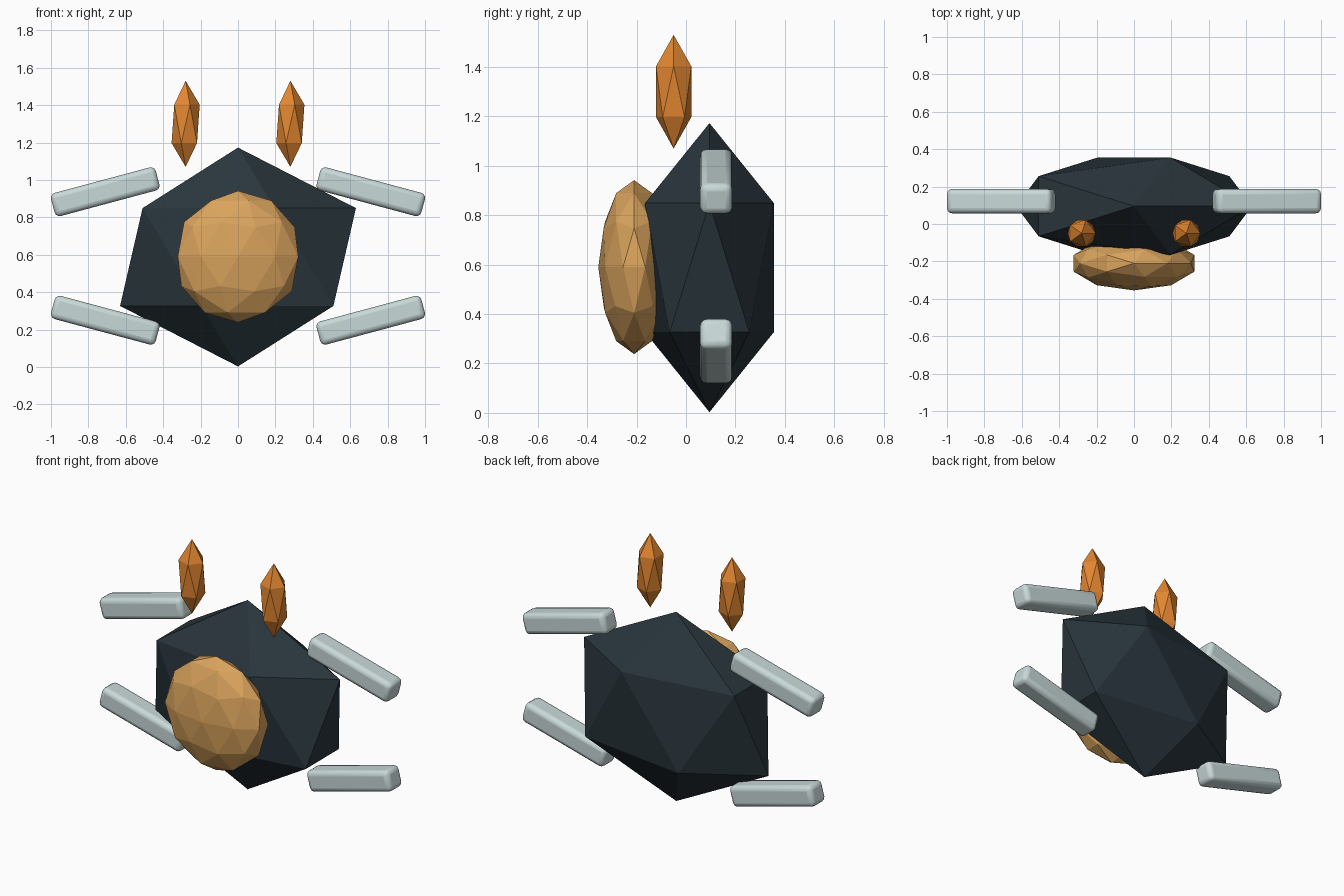
import bpy
from math import radians

if "Cube" in bpy.data.objects:
    bpy.data.objects.remove(bpy.data.objects["Cube"])


def material(name, rgb):
    m = bpy.data.materials.new(name)
    m.diffuse_color = (*rgb, 1)
    m.use_nodes = True
    m.node_tree.nodes["Principled BSDF"].inputs["Base Color"].default_value = m.diffuse_color
    return m


dark = material("dark_slate", (0.022, 0.036, 0.046))
tan = material("tan", (0.70, 0.37, 0.11))
orange = material("orange", (0.76, 0.24, 0.03))
pale = material("pale_grey", (0.58, 0.69, 0.69))


def gem(name, level, loc, radii, mat):
    """Flat-shaded, stretched icosphere."""
    bpy.ops.mesh.primitive_ico_sphere_add(subdivisions=level, radius=1, location=loc)
    ob = bpy.context.object
    ob.name = name
    ob.scale = radii
    bpy.ops.object.transform_apply(location=False, rotation=False, scale=True)
    ob.data.materials.append(mat)
    return ob


def bar(name, loc, tilt):
    """Rounded bar lying along x, tilted about y."""
    bpy.ops.mesh.primitive_cube_add(size=1, location=loc)
    ob = bpy.context.object
    ob.name = name
    ob.scale = (0.58, 0.13, 0.128)
    bpy.ops.object.transform_apply(location=False, rotation=False, scale=True)
    ob.rotation_euler.y = tilt
    bevel = ob.modifiers.new("rounding", 'BEVEL')
    bevel.width = 0.028
    bevel.segments = 3
    ob.data.materials.append(pale)
    bpy.ops.object.shade_smooth_by_angle(angle=radians(35))


# Faceted body and front belly shell
gem("body", 1, (0, 0.095, 0.588), (0.705, 0.306, 0.585), dark)
gem("belly", 2, (0, -0.21, 0.59), (0.339, 0.145, 0.352), tan)

# Horns and limbs on both sides
for side, label in ((-1, "left"), (1, "right")):
    gem(f"horn_{label}", 1, (side * 0.28, -0.05, 1.30), (0.084, 0.084, 0.23), orange)
    bar(f"upper_limb_{label}", (side * 0.71, 0.122, 0.937), side * radians(15))
    bar(f"lower_limb_{label}", (side * 0.71, 0.122, 0.25), -side * radians(15))
